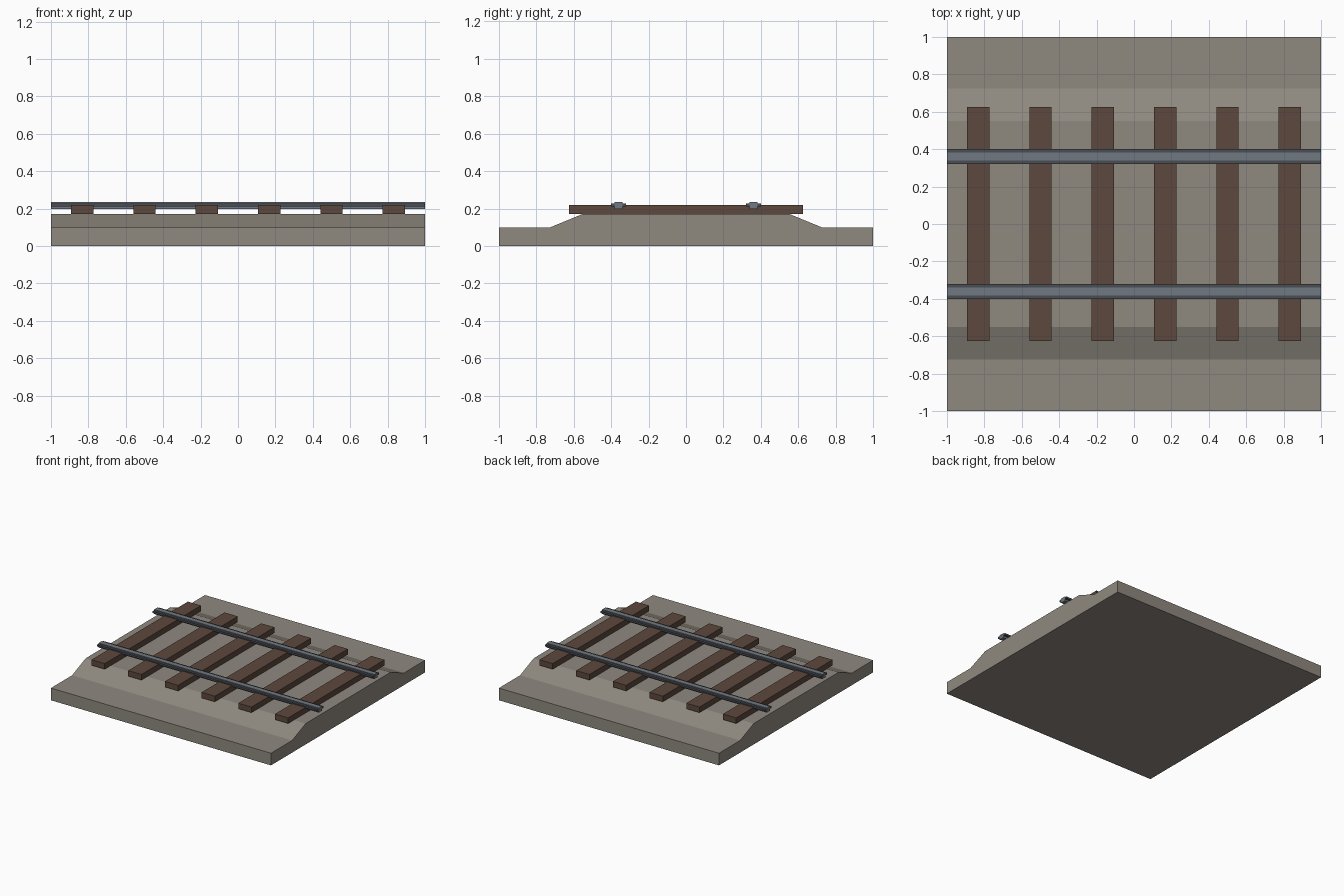
import bpy

if "Cube" in bpy.data.objects:
    bpy.data.objects.remove(bpy.data.objects["Cube"], do_unlink=True)


def material(name, hex_colour):
    def linear(c):
        return c / 12.92 if c <= 0.04045 else ((c + 0.055) / 1.055) ** 2.4
    rgb = [linear(int(hex_colour[i:i + 2], 16) / 255) for i in (0, 2, 4)]
    mat = bpy.data.materials.new(name)
    mat.use_nodes = True
    mat.diffuse_color = (*rgb, 1)
    mat.node_tree.nodes["Principled BSDF"].inputs["Base Color"].default_value = (*rgb, 1)
    return mat


gravel = material("gravel", "8F897F")
timber = material("dark timber", "5C483D")
steel = material("steel", "717981")
dark_steel = material("dark steel", "4A4D53")


def extrude_x(name, profile, x0, x1, mat):
    """Solid made by sweeping a (y, z) outline from x0 to x1."""
    n = len(profile)
    verts = [(x, y, z) for x in (x0, x1) for y, z in profile]
    faces = [tuple(reversed(range(n))), tuple(range(n, 2 * n))]
    faces += [(i, (i + 1) % n, (i + 1) % n + n, i + n) for i in range(n)]
    mesh = bpy.data.meshes.new(name)
    mesh.from_pydata(verts, [], faces)
    mesh.materials.append(mat)
    obj = bpy.data.objects.new(name, mesh)
    bpy.context.collection.objects.link(obj)
    return obj


def rectangle(y, half_width, z0, z1):
    return [(y - half_width, z0), (y + half_width, z0),
            (y + half_width, z1), (y - half_width, z1)]


# Ballast bed with a raised, sloping embankment
right_half = [(1, 0), (1, 0.1), (0.725, 0.1), (0.55, 0.172)]
left_half = [(-y, z) for y, z in reversed(right_half)]
extrude_x("ballast_bed", right_half + left_half, -1, 1, gravel)

# Cross ties
for i in range(6):
    x = (i - 2.5) / 3
    extrude_x(f"tie_{i + 1}", rectangle(0, 0.625, 0.172, 0.218), x - 0.06, x + 0.06, timber)

# Rails: a steel core with a wider dark flange
for side, y in (("front", -0.36), ("back", 0.36)):
    extrude_x(f"{side}_rail_core", rectangle(y, 0.021, 0.197, 0.234), -1, 1, steel)
    extrude_x(f"{side}_rail_flange", rectangle(y, 0.04, 0.212, 0.227), -1, 1, dark_steel)
